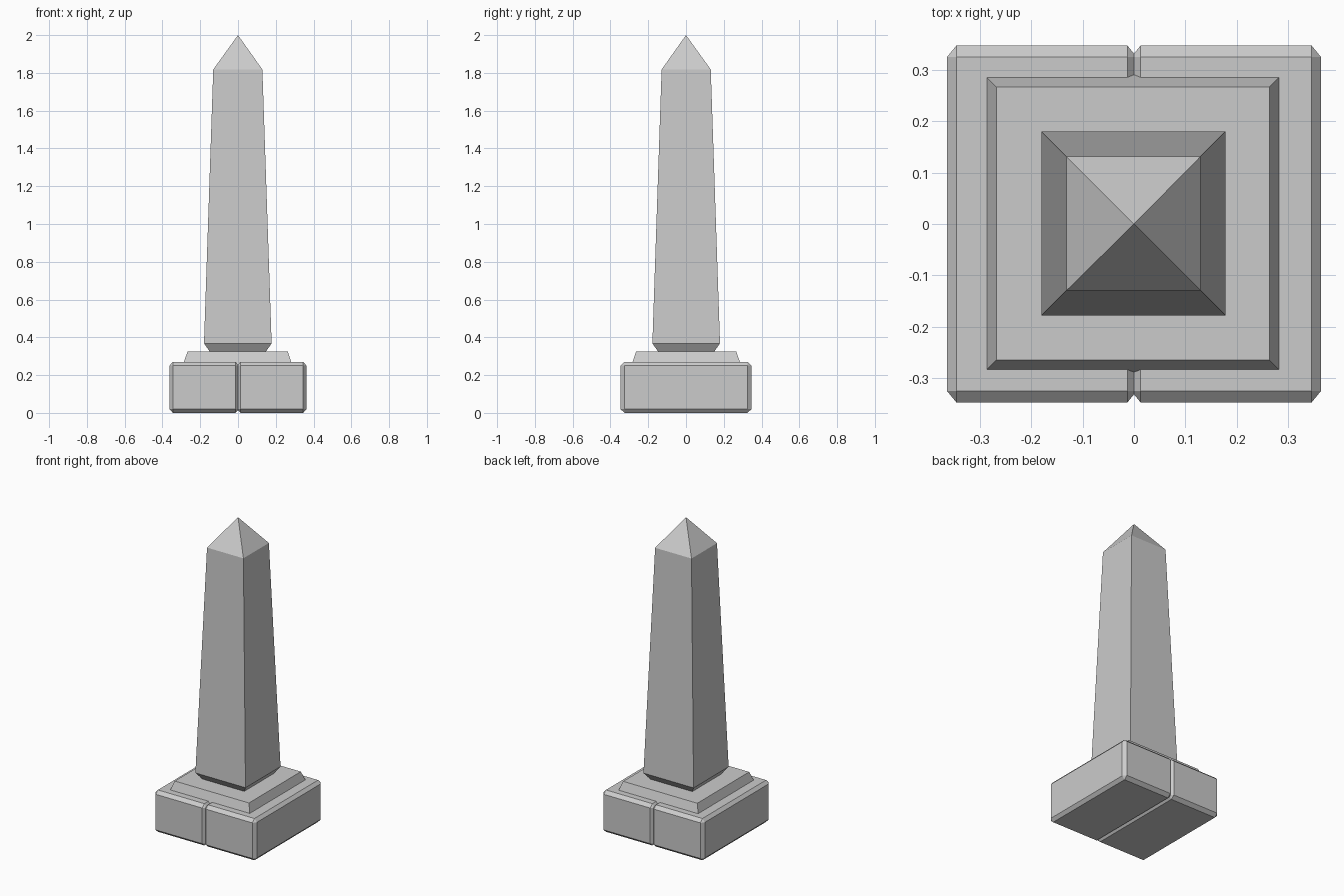
import bpy
import bmesh
from mathutils import Vector

cube = bpy.data.objects.get("Cube")
if cube:
    bpy.data.objects.remove(cube, do_unlink=True)

stone = bpy.data.materials.new("grey_stone")
stone.use_nodes = True
colour = (0.6, 0.6, 0.6, 1.0)
stone.diffuse_color = colour
stone.node_tree.nodes["Principled BSDF"].inputs["Base Color"].default_value = colour


def finish(name, bm):
    bmesh.ops.recalc_face_normals(bm, faces=bm.faces)
    mesh = bpy.data.meshes.new(name)
    bm.to_mesh(mesh)
    bm.free()
    mesh.materials.append(stone)
    obj = bpy.data.objects.new(name, mesh)
    bpy.context.collection.objects.link(obj)
    return obj


def chamfered_block(name, low, high, stretch, chamfer):
    """Box with flat chamfers, which stretch scales per axis."""
    low, high, stretch = Vector(low), Vector(high), Vector(stretch)
    size, centre = high - low, (low + high) / 2
    bm = bmesh.new()
    bmesh.ops.create_cube(bm, size=1)
    bmesh.ops.scale(bm, verts=bm.verts, vec=[s / k for s, k in zip(size, stretch)])
    bmesh.ops.bevel(bm, geom=bm.edges[:], offset=chamfer, segments=1,
                    profile=0.5, affect='EDGES')
    bmesh.ops.scale(bm, verts=bm.verts, vec=stretch)
    bmesh.ops.translate(bm, verts=bm.verts, vec=centre)
    return finish(name, bm)


def square_tower(name, sections, centre=(0, 0), apex=None):
    """Loft square sections given as (half width, height), with optional point."""
    bm = bmesh.new()
    cx, cy = centre
    corners = ((-1, -1), (1, -1), (1, 1), (-1, 1))
    rings = [[bm.verts.new((cx + sx * r, cy + sy * r, z)) for sx, sy in corners]
             for r, z in sections]
    bm.faces.new(rings[0])
    for a, b in zip(rings, rings[1:]):
        for i in range(4):
            j = (i + 1) % 4
            bm.faces.new((a[i], a[j], b[j], b[i]))
    if apex is None:
        bm.faces.new(rings[-1])
    else:
        tip = bm.verts.new((0, 0, apex))
        for i in range(4):
            bm.faces.new((rings[-1][i], rings[-1][(i + 1) % 4], tip))
    return finish(name, bm)


# Two base blocks, whose chamfers leave a groove where they meet
for name, x0, x1 in (("base_block_right", -0.363, 0.005),
                     ("base_block_left", -0.005, 0.363)):
    chamfered_block(name, (x0, -0.347, 0), (x1, 0.347, 0.27), (0.9, 1.1, 1), 0.02)

# Sloped plinth on the base
square_tower("plinth", [(0.291, 0.25), (0.265, 0.325)], (-0.002, 0.001))

# Tapered shaft with undercut foot and pyramid point
square_tower("obelisk_shaft", [(0.144, 0.318), (0.179, 0.368), (0.13, 1.818)],
             (-0.001, 0.001), apex=2.0)
